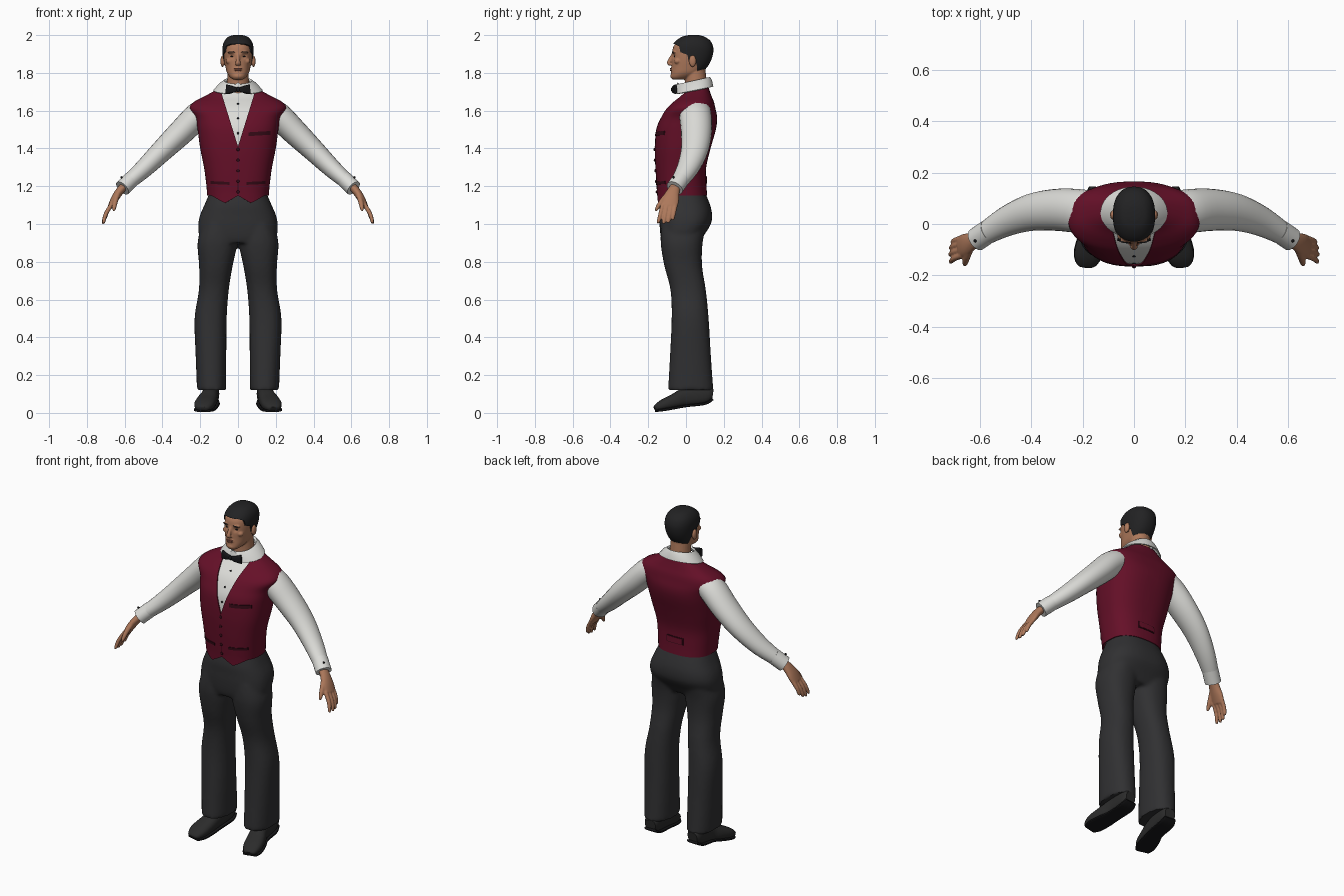
import bpy, bmesh, math
from mathutils import Vector

if "Cube" in bpy.data.objects:
    bpy.data.objects.remove(bpy.data.objects["Cube"])


def material(name, r, g, b):
    m = bpy.data.materials.new(name)
    m.use_nodes = True
    m.diffuse_color = (r, g, b, 1)
    m.node_tree.nodes["Principled BSDF"].inputs["Base Color"].default_value = (r, g, b, 1)
    return m


BURGUNDY = material("burgundy cloth", 0.13, 0.005, 0.021)
TRIM = material("dark burgundy trim", 0.035, 0.003, 0.008)
WHITE = material("white cotton", 0.72, 0.72, 0.69)
CHARCOAL = material("charcoal cloth", 0.03, 0.03, 0.032)
LEATHER = material("dark leather", 0.024, 0.024, 0.024)
HAIR = material("black hair", 0.016, 0.016, 0.017)
SKIN = material("skin", 0.42, 0.19, 0.105)
LIPS = material("lips", 0.28, 0.095, 0.065)
BLACK = material("black satin", 0.008, 0.008, 0.009)


# ---- helpers ----
def spline(rows, n=4):
    """Smoothly resample rows of numbers."""
    out = []
    for i in range(len(rows) - 1):
        quad = [rows[min(max(i + j, 0), len(rows) - 1)] for j in (-1, 0, 1, 2)]
        for k in range(n):
            t = k / n
            out.append(tuple(b + 0.5 * t * (c - a + t * (2*a - 5*b + 4*c - d + t * (3*(b - c) + d - a)))
                             for a, b, c, d in zip(*quad)))
    return out + [tuple(rows[-1])]


def ring(centre, u, v, power, seg):
    pts = []
    for i in range(seg):
        a = 2 * math.pi * i / seg
        c, s = math.cos(a), math.sin(a)
        pts.append(centre + u * math.copysign(abs(c) ** (2 / power), c)
                   + v * math.copysign(abs(s) ** (2 / power), s))
    return pts


def add_rings(bm, rings, caps=True):
    loops = [[bm.verts.new(p) for p in r] for r in rings]
    for a, b in zip(loops, loops[1:]):
        for i in range(len(a)):
            j = (i + 1) % len(a)
            bm.faces.new((a[i], a[j], b[j], b[i]))
    if caps:
        bm.faces.new(loops[0])
        bm.faces.new(loops[-1])
    return loops


def add_body(bm, rows, power=2.5, seg=56, caps=True):
    """Level rings; each row is z, front y, back y, half width, centre x."""
    return add_rings(bm, [ring(Vector((cx, (f + b) / 2, z)), Vector((rx, 0, 0)), Vector((0, (b - f) / 2, 0)),
                               power, seg) for z, f, b, rx, cx in rows], caps)


def add_tube(bm, points, side=(0, 1, 0), power=2.0, seg=24, n=4):
    """Rings along a path; each point is x, y, z, radius, width ratio."""
    pts = spline(points, n)
    rings = []
    for i, (x, y, z, r, ratio) in enumerate(pts):
        t = (Vector(pts[min(i + 1, len(pts) - 1)][:3]) - Vector(pts[max(i - 1, 0)][:3])).normalized()
        a = Vector(side)
        a = (a - t * a.dot(t)).normalized()
        rings.append(ring(Vector((x, y, z)), a * r * ratio, t.cross(a) * r, power, seg))
    add_rings(bm, rings)


def add_ball(bm, centre, radii):
    for v in bmesh.ops.create_uvsphere(bm, u_segments=20, v_segments=12, radius=1)["verts"]:
        v.co = Vector(centre) + Vector(a * b for a, b in zip(v.co, radii))


def bake(ob):
    ob.data = bpy.data.meshes.new_from_object(ob.evaluated_get(bpy.context.evaluated_depsgraph_get()))
    ob.modifiers.clear()


def finish(bm, name, mat, voxel=0, solid=0, smooth=0):
    bmesh.ops.recalc_face_normals(bm, faces=bm.faces)
    me = bpy.data.meshes.new(name)
    bm.to_mesh(me)
    bm.free()
    me.materials.append(mat)
    ob = bpy.data.objects.new(name, me)
    bpy.context.collection.objects.link(ob)
    if voxel:
        mod = ob.modifiers.new("blend", 'REMESH')
        mod.mode, mod.voxel_size = 'VOXEL', voxel
        mod = ob.modifiers.new("soften", 'SMOOTH')
        mod.factor, mod.iterations = 0.5, smooth
    if solid:
        mod = ob.modifiers.new("thickness", 'SOLIDIFY')
        mod.thickness, mod.offset = solid, -1
    if voxel or solid:
        bake(ob)
    return ob


def surface_y(rows, x, z, front=True, power=2.5):
    for a, b in zip(rows, rows[1:]):
        if a[0] <= z <= b[0]:
            t = (z - a[0]) / (b[0] - a[0])
            f, k, rx = (a[i] + t * (b[i] - a[i]) for i in (1, 2, 3))
            d = max(0, 1 - abs(x / rx) ** power) ** (1 / power) * (k - f) / 2
            return (f + k) / 2 + (-d if front else d)
    return rows[0][1]


def strip(name, rows, x0, x1, z0, z1, mat, front=True, lift=0.004, tilt=0):
    """Thin plate following the body surface."""
    bm = bmesh.new()
    rings = []
    for i in range(9):
        x = x0 + (x1 - x0) * i / 8
        s, r = (-1 if front else 1), []
        for z, off in ((z0, -.003), (z0, lift), (z1, lift), (z1, -.003)):
            zz = z + tilt * abs(x)
            r.append(Vector((x, surface_y(rows, x, zz, front) + s * off, zz)))
        rings.append(r)
    add_rings(bm, rings)
    return finish(bm, name, mat)


def ball(name, centre, radii, mat):
    bm = bmesh.new()
    add_ball(bm, centre, radii)
    return finish(bm, name, mat)


SIDES = (("left", 1), ("right", -1))

# ---- trousers ----
bm = bmesh.new()
add_body(bm, spline([(.90, -.125, .07, .17, 0), (.94, -.135, .095, .205, 0), (1.0, -.14, .132, .21, 0),
                     (1.05, -.14, .138, .20, 0), (1.1, -.14, .128, .178, 0), (1.17, -.125, .1, .148, 0)]))
for _, s in SIDES:
    leg = [(.12, -.095, .145, .077, .14), (.3, -.085, .132, .081, .143), (.5, -.076, .12, .085, .145),
           (.65, -.082, .105, .079, .128), (.78, -.115, .085, .089, .117), (.9, -.134, .088, .105, .109),
           (1.0, -.13, .11, .09, .1)]
    add_body(bm, spline([r[:4] + (r[4] * s,) for r in leg]), 2.3, 40)
finish(bm, "trousers", CHARCOAL, voxel=.011, smooth=4)

# ---- vest, with V neck and pointed hem ----
torso = spline([(1.15, -.152, .112, .163, 0), (1.21, -.156, .108, .168, 0), (1.30, -.162, .107, .18, 0),
                (1.40, -.165, .13, .2, 0), (1.50, -.158, .158, .214, 0), (1.56, -.135, .165, .226, 0),
                (1.61, -.105, .156, .256, 0), (1.645, -.07, .148, .236, 0), (1.675, -.035, .136, .18, 0),
                (1.705, -.01, .125, .125, 0), (1.735, .008, .116, .085, 0)])
SLOPE, V_BASE = .31, 1.41
bm = bmesh.new()
hem = add_body(bm, torso, caps=False)[0]
for v in hem:
    if v.co.y < 0:
        v.co.z -= .04 * max(0, 1 - abs(abs(v.co.x) - .07) / .07)
for _, s in SIDES:
    bmesh.ops.bisect_plane(bm, geom=bm.verts[:] + bm.edges[:] + bm.faces[:],
                           plane_co=(0, 0, V_BASE), plane_no=(s, 0, -SLOPE))
opening = []
for f in bm.faces:
    c = f.calc_center_median()
    if c.y < .045 and abs(c.x) < SLOPE * (c.z - V_BASE):
        opening.append(f)
bmesh.ops.delete(bm, geom=opening, context='FACES')
finish(bm, "vest", BURGUNDY, solid=.006)

# vest details
strip("vest_placket_line", torso, -.0015, .0015, 1.16, 1.41, TRIM, lift=.001)
strip("chest_pocket", torso, .055, .172, 1.462, 1.482, TRIM, tilt=.06)
for side, s in SIDES:
    strip(side + "_waist_pocket", torso, s * .045, s * .145, 1.205, 1.22, TRIM, tilt=.05)
strip("back_tab_outline", torso, -.055, .055, 1.215, 1.255, TRIM, front=False, lift=.003)
strip("back_tab", torso, -.051, .051, 1.219, 1.251, BURGUNDY, front=False, lift=.005)
for i in range(5):
    z = 1.17 + i * .056
    ball("vest_button", (0, surface_y(torso, 0, z) - .002, z), (.008, .005, .008), TRIM)

# ---- shirt body, sleeves, cuffs ----
shirt = [(z - .003, f + .009, b - .009, rx - .009, cx) for z, f, b, rx, cx in torso if z > 1.2]
bm = bmesh.new()
add_body(bm, shirt)
finish(bm, "shirt_body", WHITE)
for z in (1.48, 1.56, 1.635):
    ball("shirt_button", (0, surface_y(shirt, 0, z) - .001, z), (.006, .004, .006), BLACK)

for side, s in SIDES:
    bm = bmesh.new()
    add_tube(bm, [(s * x, y, z, r, k) for x, y, z, r, k in
                  ((.14, .045, 1.615, .066, 1.2), (.21, .05, 1.575, .072, 1.18), (.3, .055, 1.487, .068, 1.2),
                   (.4, .045, 1.39, .059, 1.22), (.5, .008, 1.292, .049, 1.18), (.595, -.048, 1.208, .038, 1.1))])
    finish(bm, side + "_sleeve", WHITE)
    bm = bmesh.new()
    add_tube(bm, [(s * .562, -.026, 1.238, .043, 1.08), (s * .612, -.06, 1.19, .043, 1.08)], n=1)
    finish(bm, side + "_cuff", WHITE)
    ball(side + "_cuff_button", (s * .617, -.066, 1.247), (.006, .006, .006), BLACK)

    # hand
    bm = bmesh.new()
    add_tube(bm, [(s * x, y, z, r, k) for x, y, z, r, k in
                  ((.59, -.048, 1.215, .022, 1.2), (.625, -.066, 1.175, .022, 1.5),
                   (.652, -.08, 1.135, .02, 2.2), (.676, -.088, 1.092, .014, 3.0))])
    for y, reach, tip_y in ((-.122, .96, -.146), (-.1, 1, -.118), (-.077, .95, -.093), (-.056, .78, -.07)):
        add_tube(bm, [(s * .668, y, 1.105, .012, 1), (s * (.672 + .027 * reach), (y + tip_y) / 2,
                      1.1 - .045 * reach, .0115, 1), (s * (.675 + .038 * reach), tip_y, 1.1 - .092 * reach, .009, 1),
                      (s * (.676 + .038 * reach), tip_y, 1.1 - .098 * reach, .004, 1)], seg=12)
    add_tube(bm, [(s * .632, -.085, 1.17, .015, 1), (s * .648, -.125, 1.125, .014, 1),
                  (s * .656, -.152, 1.085, .011, 1), (s * .657, -.16, 1.068, .005, 1)], seg=12)
    finish(bm, side + "_hand", SKIN, voxel=.0045, smooth=3)

    # shoe and sole
    path = ((.14, .14, .098, .03, 1.1), (.143, .1, .1, .055, .8), (.15, 0, .083, .05, .88),
            (.165, -.06, .062, .04, 1.3), (.18, -.12, .042, .03, 1.75), (.188, -.155, .027, .019, 2.0),
            (.19, -.165, .022, .011, 2.2))
    bm = bmesh.new()
    add_tube(bm, [(s * x, y, z, r, k) for x, y, z, r, k in path], (1, 0, 0), 2.5)
    finish(bm, side + "_shoe", LEATHER)
    bm = bmesh.new()
    add_tube(bm, [(s * x, y, z - r + .004, .007, (r * k + .003) / .007) for x, y, z, r, k in path[:-1]],
             (1, 0, 0), 5)
    finish(bm, side + "_sole", BLACK)

# ---- collar and bow tie ----
bm = bmesh.new()
rings = []
for z, rx, ry, tilt in ((1.752, .064, .072, .2), (1.76, .074, .082, .22), (1.742, .1, .092, .22), (1.708, .13, .1, .2)):
    r = ring(Vector((0, .045, z)), Vector((rx, 0, 0)), Vector((0, ry, 0)), 2, 48)
    for p in r:
        p.z += tilt * (p.y - .045)
        if rx > .09 and p.y < 0:
            p.z += .028 * max(0, 1 - abs(p.x) / .04)
    rings.append(r)
add_rings(bm, rings, caps=False)
finish(bm, "collar", WHITE, solid=.006)

bm = bmesh.new()
for _, s in SIDES:
    add_tube(bm, [(s * .004, -.066, 1.712, .011, .8), (s * .03, -.066, 1.712, .018, .5),
                  (s * .062, -.056, 1.714, .026, .35)], power=3)
add_ball(bm, (0, -.07, 1.712), (.011, .01, .013))
finish(bm, "bow_tie", BLACK)

# ---- head ----
skull = spline([(1.764, -.07, -.015, .024, 0), (1.777, -.081, .03, .042, 0), (1.80, -.079, .08, .058, 0),
                (1.83, -.076, .11, .066, 0), (1.87, -.075, .13, .073, 0), (1.91, -.073, .138, .076, 0),
                (1.94, -.066, .134, .074, 0), (1.965, -.046, .12, .064, 0), (1.985, -.014, .09, .044, 0),
                (1.993, .02, .06, .018, 0)])
bm = bmesh.new()
add_body(bm, skull, 2.3)
add_tube(bm, [(0, .055, 1.66, .064, 1), (0, .052, 1.75, .058, 1), (0, .045, 1.84, .055, 1)], (1, 0, 0))
add_tube(bm, [(0, -.068, 1.9, .008, 1), (0, -.084, 1.872, .009, 1.1), (0, -.09, 1.852, .011, 1.3),
              (0, -.08, 1.842, .007, 1.8)], (1, 0, 0))
add_ball(bm, (0, -.07, 1.819), (.026, .013, .014))
add_ball(bm, (0, -.07, 1.783), (.024, .014, .014))
for _, s in SIDES:
    add_ball(bm, (s * .03, -.062, 1.908), (.026, .012, .007))
    add_ball(bm, (s * .046, -.045, 1.862), (.02, .018, .016))
    add_ball(bm, (s * .082, .035, 1.862), (.011, .019, .031))
head = finish(bm, "head", SKIN, voxel=.004, smooth=4)
for v in head.data.vertices:
    for _, s in SIDES:
        d = (v.co - Vector((s * .031, -.07, 1.888))).length
        v.co.y += .009 * math.exp(-(d / .013) ** 2)
for side, s in SIDES:
    ball(side + "_eye", (s * .031, -.054, 1.887), (.011, .009, .005), BLACK)
    ball(side + "_eyebrow", (s * .032, -.068, 1.91), (.02, .0065, .003), HAIR)
ball("upper_lip", (0, -.079, 1.823), (.021, .007, .004), LIPS)
ball("lower_lip", (0, -.078, 1.814), (.018, .007, .005), LIPS)

# ---- hair, trimmed along the hairline ----
bm = bmesh.new()
add_body(bm, [(1.78, .0, .09, .05, 0)] + [(z + .007, f - .005, b + .007, rx + .006, 0)
                                         for z, f, b, rx, _ in skull if z > 1.79], 2.3)
hair = finish(bm, "hair", HAIR)
hairline = ((-.3, 1.952), (-.058, 1.952), (-.036, 1.94), (-.03, 1.91), (.008, 1.895), (.014, 1.86),
            (.03, 1.855), (.056, 1.85), (.06, 1.8), (.075, 1.7), (-.3, 1.7))
bm = bmesh.new()
add_rings(bm, [[Vector((x, y, z)) for y, z in hairline] for x in (-.3, .3)])
cutter = finish(bm, "hairline_cutter", HAIR)
cutter.hide_render = True
mod = hair.modifiers.new("hairline", 'BOOLEAN')
mod.operation, mod.solver, mod.object = 'DIFFERENCE', 'EXACT', cutter
bake(hair)
bpy.data.objects.remove(cutter)

# ---- shading ----
for ob in bpy.context.scene.objects:
    ob.select_set(ob.type == 'MESH')
bpy.context.view_layer.objects.active = head
bpy.ops.object.shade_smooth_by_angle(angle=math.radians(42))
